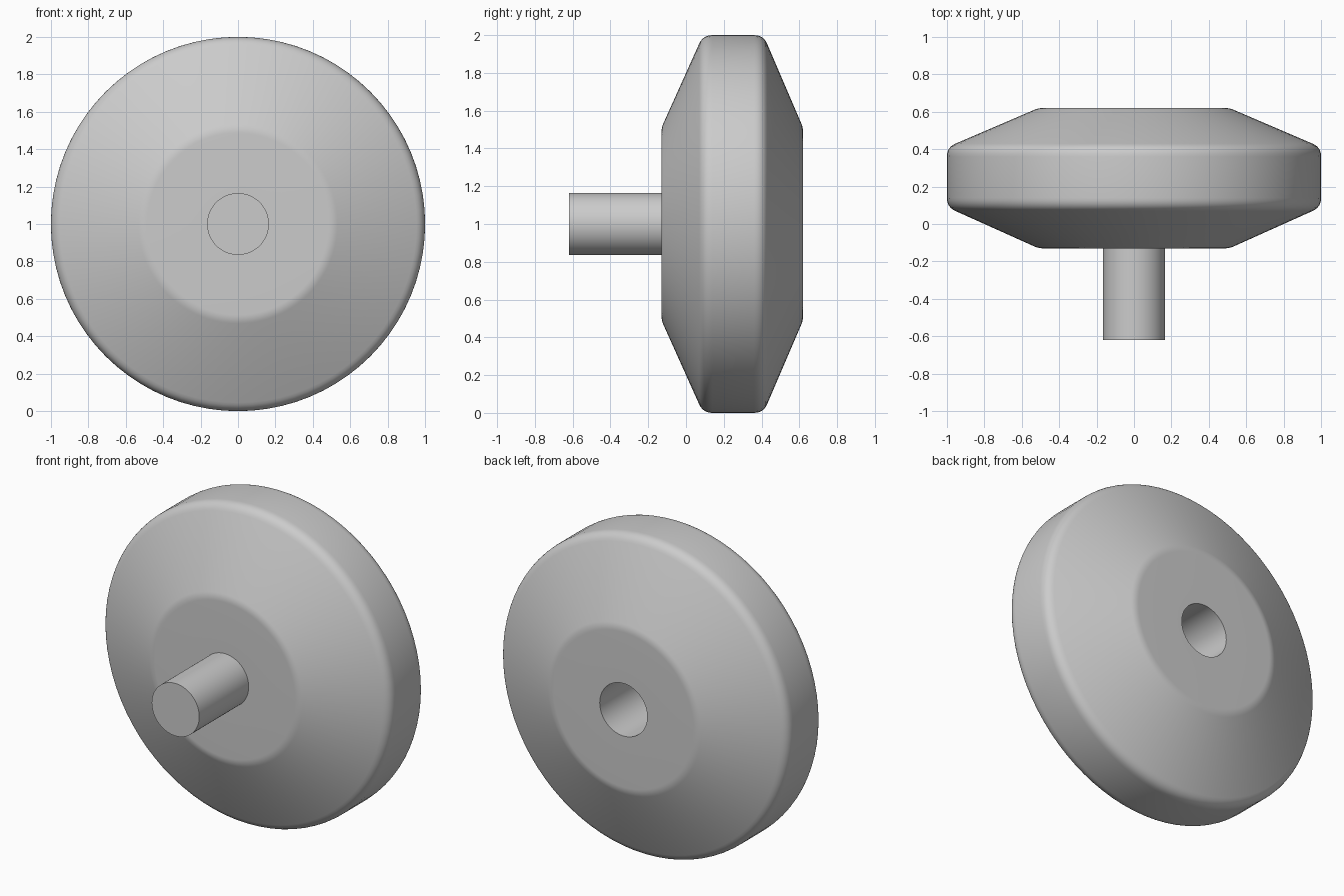
import bpy, bmesh, math
from mathutils import Vector, Matrix

cube = bpy.data.objects.get("Cube")
if cube:
    bpy.data.objects.remove(cube, do_unlink=True)

SEGMENTS = 80
AXIS_HEIGHT = 1.0

grey = bpy.data.materials.new("plain grey")
grey.use_nodes = True
colour = (0.6, 0.6, 0.6, 1)
grey.diffuse_color = colour
grey.node_tree.nodes["Principled BSDF"].inputs["Base Color"].default_value = colour


def rounded(points, sizes, steps=6):
    """Round profile corners; each size is the length trimmed off both sides."""
    result = []
    for i, (p, size) in enumerate(zip(points, sizes)):
        p = Vector(p)
        if size == 0:
            result.append(p)
            continue
        a = p + (Vector(points[i - 1]) - p).normalized() * size
        b = p + (Vector(points[i + 1]) - p).normalized() * size
        for s in range(steps + 1):
            t = s / steps
            result.append(a * (1 - t) ** 2 + p * 2 * t * (1 - t) + b * t ** 2)
    return result


def lathe(name, profile):
    """Spin a (radius, y) profile around the horizontal y axis."""
    bm = bmesh.new()
    verts = [bm.verts.new((r, y, 0)) for r, y in profile]
    edges = [bm.edges.new(pair) for pair in zip(verts, verts[1:])]
    bmesh.ops.spin(bm, geom=verts + edges, axis=(0, 1, 0), cent=(0, 0, 0),
                   angle=math.tau, steps=SEGMENTS, use_duplicate=False)
    bmesh.ops.remove_doubles(bm, verts=bm.verts, dist=0.0005)
    bmesh.ops.recalc_face_normals(bm, faces=bm.faces)
    bmesh.ops.transform(bm, verts=bm.verts, matrix=Matrix.Translation((0, 0, AXIS_HEIGHT)))
    mesh = bpy.data.meshes.new(name)
    bm.to_mesh(mesh)
    bm.free()
    mesh.materials.append(grey)
    obj = bpy.data.objects.new(name, mesh)
    bpy.context.collection.objects.link(obj)
    bpy.ops.object.select_all(action="DESELECT")
    obj.select_set(True)
    bpy.context.view_layer.objects.active = obj
    bpy.ops.object.shade_smooth_by_angle(angle=math.radians(30))
    return obj


FRONT, BACK, TIP = -0.13, 0.62, -0.62
SHAFT_R, FACE_R, RIM_R = 0.165, 0.51, 1.0
SOCKET_FLOOR = 0.12

# Tapered wheel with a softened rim and a blind socket in the back
wheel_points = [(SHAFT_R, FRONT), (FACE_R, FRONT), (RIM_R, 0.09), (RIM_R, 0.41),
                (FACE_R, BACK), (SHAFT_R, BACK), (SHAFT_R, SOCKET_FLOOR), (0, SOCKET_FLOOR)]
lathe("wheel", rounded(wheel_points, [0, 0.025, 0.05, 0.05, 0.025, 0, 0, 0]))

# Straight shaft sticking out of the front
lathe("shaft", [(0, TIP), (SHAFT_R, TIP), (SHAFT_R, FRONT)])
